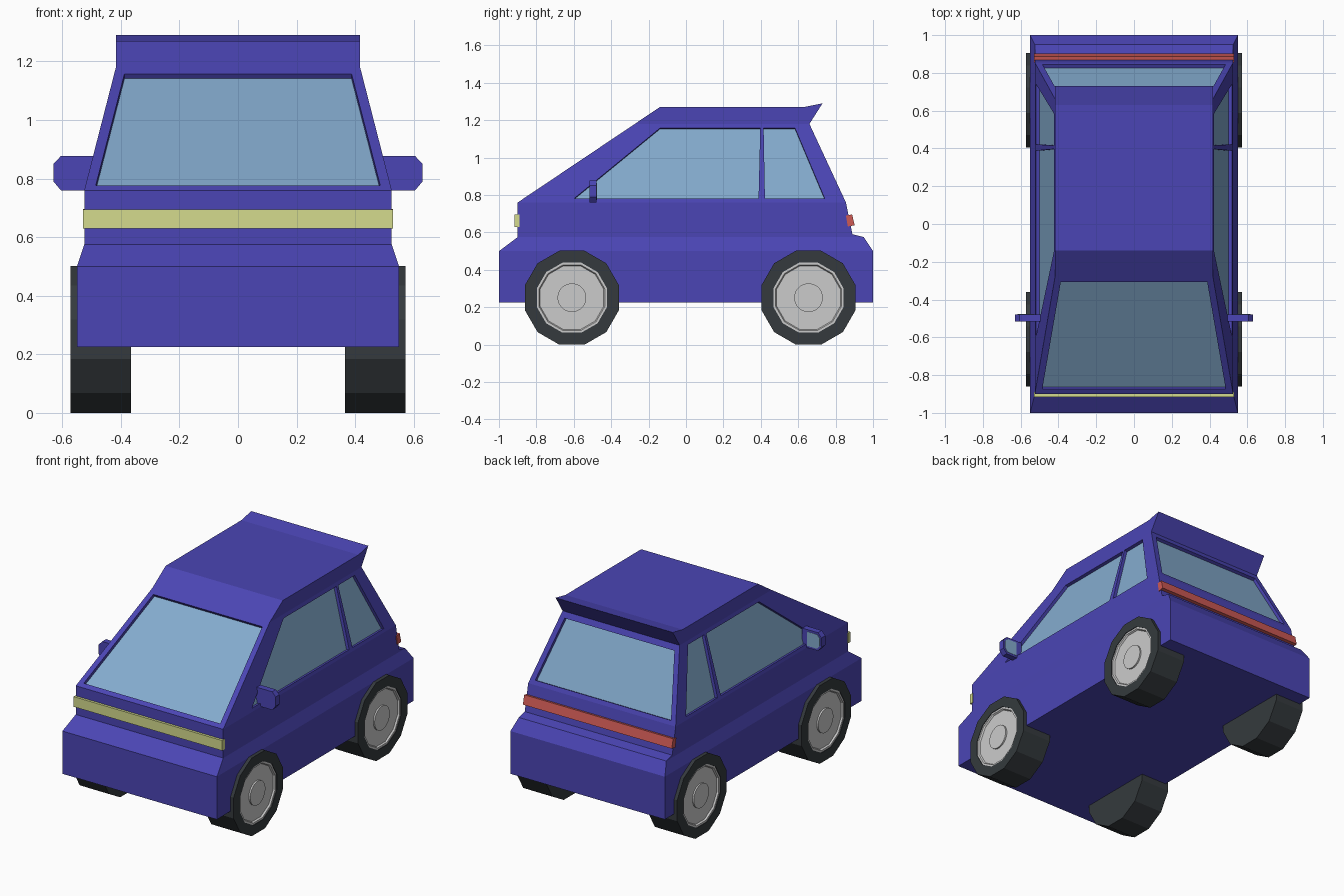
import bpy, bmesh
from math import cos, sin, pi
from mathutils import Vector

if "Cube" in bpy.data.objects:
    bpy.data.objects.remove(bpy.data.objects["Cube"])


def material(name, rgb):
    m = bpy.data.materials.new(name)
    m.diffuse_color = (*rgb, 1)
    m.use_nodes = True
    m.node_tree.nodes["Principled BSDF"].inputs["Base Color"].default_value = m.diffuse_color
    return m


PAINT = material("paint", (0.07, 0.06, 0.46))
GLASS = material("glass", (0.23, 0.41, 0.62))
RUBBER = material("rubber", (0.035, 0.042, 0.047))
YELLOW = material("headlight", (0.66, 0.71, 0.27))
RED = material("taillight", (0.61, 0.10, 0.09))


def finish(name, bm, mat=None):
    bmesh.ops.recalc_face_normals(bm, faces=bm.faces)
    me = bpy.data.meshes.new(name)
    bm.to_mesh(me)
    bm.free()
    ob = bpy.data.objects.new(name, me)
    if mat:
        me.materials.append(mat)
    bpy.context.collection.objects.link(ob)
    return ob


def add_prism(bm, pts, offset_a, offset_b):
    """Closed prism between two shifted copies of a polygon."""
    a = [bm.verts.new(Vector(p) + Vector(offset_a)) for p in pts]
    b = [bm.verts.new(Vector(p) + Vector(offset_b)) for p in pts]
    bm.faces.new(a)
    bm.faces.new(b[::-1])
    for i in range(len(pts)):
        j = (i + 1) % len(pts)
        bm.faces.new((a[i], b[i], b[j], a[j]))


def prism(name, pts, offset_a, offset_b, mat=None):
    bm = bmesh.new()
    add_prism(bm, pts, offset_a, offset_b)
    return finish(name, bm, mat)


def lathe(name, profile, sides, centre, s, mat=None):
    """Revolve (x, radius) points about the axle; radius 0 closes the end."""
    bm = bmesh.new()
    rings = []
    for x, r in profile:
        count = sides if r else 1
        rings.append([bm.verts.new((s * x, centre[0] + r * cos((k + .5) * 2 * pi / sides),
                                    centre[1] + r * sin((k + .5) * 2 * pi / sides)))
                      for k in range(count)])
    for p, q in zip(rings, rings[1:]):
        for k in range(sides):
            n = (k + 1) % sides
            quad = [p[k % len(p)], p[n % len(p)], q[n % len(q)], q[k % len(q)]]
            bm.faces.new(list(dict.fromkeys(quad)))
    return finish(name, bm, mat)


# Body levels: height, half width, front y, back y
LEVELS = [(.225, .55, -1, 1), (.5, .55, -1, 1), (.575, .525, -.9, .95), (.59, .525, -.9, .89),
          (.76, .525, -.9, .855), (1.18, .417, -.274, .66)]
ROOF = [(-.14, 1.27), (.63, 1.27), (.73, 1.29)]   # roof line with spoiler lip

bm = bmesh.new()
sides = []
for s in (1, -1):
    front = [bm.verts.new((s * w, f, z)) for z, w, f, b in LEVELS]
    back = [bm.verts.new((s * w, b, z)) for z, w, f, b in LEVELS]
    roof = [bm.verts.new((s * .417, y, z)) for y, z in ROOF]
    for i in range(len(LEVELS) - 1):
        bm.faces.new((front[i], front[i + 1], back[i + 1], back[i]))
    bm.faces.new([front[-1]] + roof + [back[-1]])
    sides.append(front + roof + back[::-1])
right, left = sides
for i in range(len(right)):
    j = (i + 1) % len(right)
    bm.faces.new((right[i], right[j], left[j], left[i]))
body = finish("body", bm, PAINT)


# Points on the sloping cabin
def half(z):
    return .525 - (z - .76) * .108 / .42


def front_y(z):
    return -.9 + (z - .76) * .626 / .42


def back_y(z):
    return .855 - (z - .76) * .195 / .42


def screen(y_at, low, high):
    return [(s * (half(z) - .035), y_at(z), z) for s, z in ((-1, low), (1, low), (1, high), (-1, high))]


windows = [("windscreen", screen(front_y, .777, 1.158), Vector((0, -.42, .626))),
           ("rear_window", screen(back_y, .785, 1.145), Vector((0, .42, .195)))]
SIDE_WINDOWS = {"door_window": [(-.6, .78), (-.14, 1.157), (.397, 1.157), (.388, .78)],
                "quarter_window": [(.422, .78), (.415, 1.157), (.583, 1.157), (.742, .78)]}
for label, outline in SIDE_WINDOWS.items():
    for s, side in ((1, "right"), (-1, "left")):
        windows.append((label + "_" + side, [(s * half(z), y, z) for y, z in outline],
                        Vector((s * .42, 0, .108))))

# Recessed glass, with one helper cutting all the openings
cut = bmesh.new()
for name, pts, n in windows:
    n = n.normalized()
    add_prism(cut, pts, n * .02, n * -.022)
    prism(name, pts, n * -.026, n * -.02, GLASS)
cutter = finish("window_cutter", cut, PAINT)
cutter.hide_render = True
cutter.display_type = 'WIRE'
mod = body.modifiers.new("window openings", 'BOOLEAN')
mod.operation = 'DIFFERENCE'
mod.solver = 'EXACT'
mod.object = cutter

# Light bars
prism("headlight_bar", [(0, -.916, .63), (0, -.916, .695), (0, -.89, .695), (0, -.89, .63)],
      (-.529, 0, 0), (.529, 0, 0), YELLOW)
prism("taillight_bar", [(0, .865, .632), (0, .902, .638), (0, .888, .696), (0, .855, .69)],
      (-.53, 0, 0), (.53, 0, 0), RED)

# Door mirrors and wheels on both sides
MIRROR = [(.49, .76), (.605, .76), (.63, .79), (.63, .85), (.605, .877), (.49, .877)]
MIRROR_GLASS = [(.53, .773), (.6, .773), (.618, .795), (.618, .845), (.6, .864), (.53, .864)]
for s, side in ((1, "right"), (-1, "left")):
    prism("door_mirror_" + side, [(s * x, 0, z) for x, z in MIRROR], (0, -.517, 0), (0, -.478, 0), PAINT)
    prism("mirror_glass_" + side, [(s * x, 0, z) for x, z in MIRROR_GLASS],
          (0, -.482, 0), (0, -.476, 0), GLASS)
    for y, end in ((-.61, "front"), (.655, "rear")):
        tag, c = f"_{end}_{side}", (y, .251)
        lathe("tyre" + tag, [(.365, 0), (.365, .26), (.572, .26), (.572, .194), (.55, .194)], 12, c, s, RUBBER)
        lathe("rim" + tag, [(.55, .194), (.568, .194), (.568, .182), (.558, .176), (.558, 0)], 12, c, s)
        lathe("hub_cap" + tag, [(.55, .077), (.568, .077), (.568, 0)], 24, c, s)
